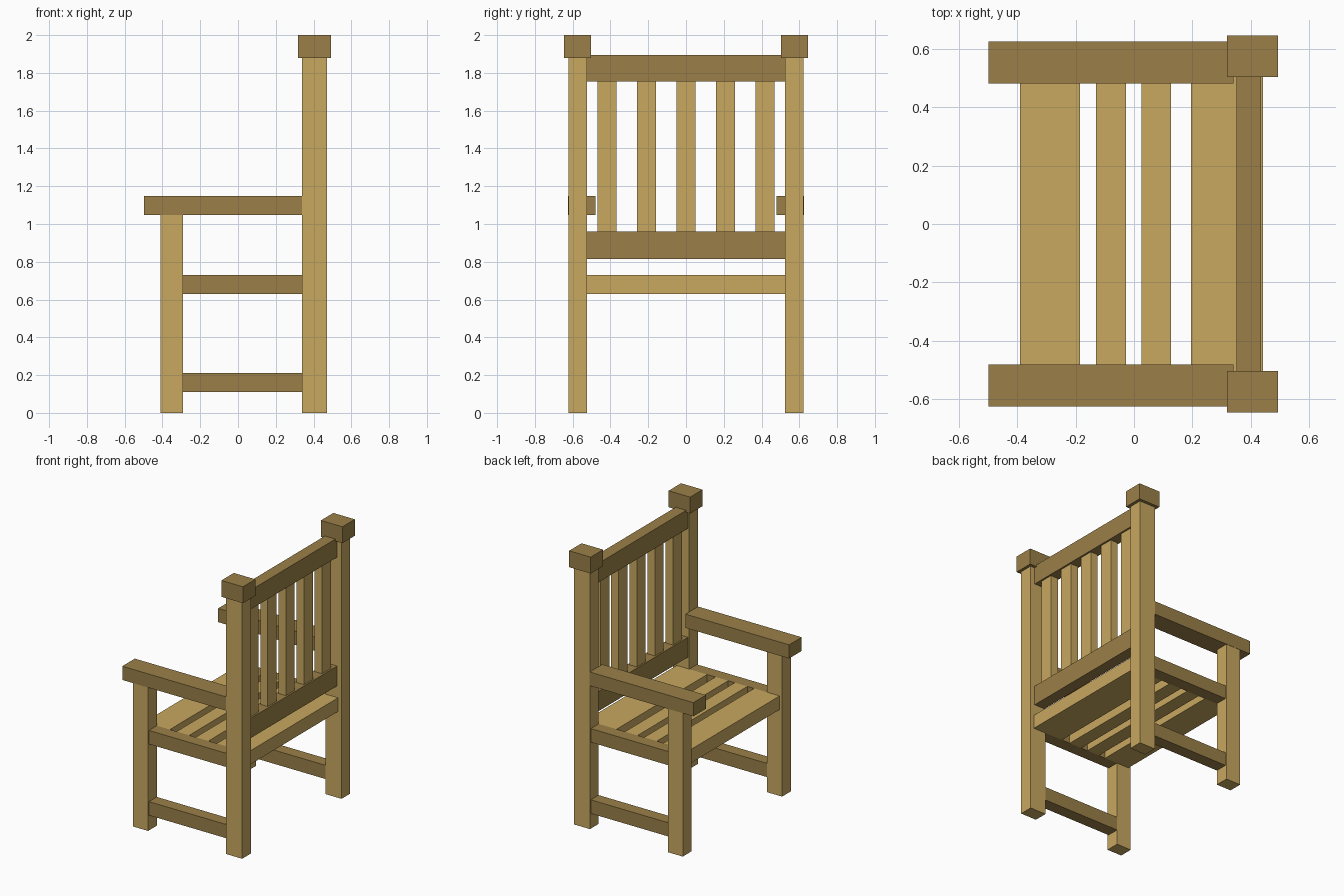
import bpy
import bmesh
from mathutils import Vector

if "Cube" in bpy.data.objects:
    bpy.data.objects.remove(bpy.data.objects["Cube"])


def material(name, rgb):
    m = bpy.data.materials.new(name)
    m.diffuse_color = (*rgb, 1.0)
    m.use_nodes = True
    m.node_tree.nodes["Principled BSDF"].inputs["Base Color"].default_value = m.diffuse_color
    return m


LIGHT = material("light wood", (0.578, 0.392, 0.117))
DARK = material("dark wood", (0.328, 0.216, 0.065))


def box(name, x, y, z, mat):
    """Box from (min, max) ranges on each axis."""
    bm = bmesh.new()
    bmesh.ops.create_cube(bm, size=1.0)
    size = Vector((x[1] - x[0], y[1] - y[0], z[1] - z[0]))
    bmesh.ops.scale(bm, vec=size, verts=bm.verts)
    mesh = bpy.data.meshes.new(name)
    bm.to_mesh(mesh)
    bm.free()
    mesh.materials.append(mat)
    ob = bpy.data.objects.new(name, mesh)
    ob.location = (sum(x) / 2, sum(y) / 2, sum(z) / 2)
    bpy.context.collection.objects.link(ob)
    return ob


def pair(name, x, y, z, mat):
    """The same box on both sides of the chair."""
    box(name + "_left", x, y, z, mat)
    box(name + "_right", x, (-y[1], -y[0]), z, mat)


INNER = (-0.523, 0.523)   # span between the posts
SEAT_Z = (0.63, 0.73)

# Posts, caps and legs
pair("back_post", (0.34, 0.47), (0.523, 0.623), (0, 1.88), LIGHT)
pair("post_cap", (0.318, 0.492), (0.502, 0.645), (1.88, 2.0), DARK)
pair("front_leg", (-0.41, -0.29), (0.523, 0.623), (0, 1.048), LIGHT)

# Armrests and side rails
pair("armrest", (-0.497, 0.34), (0.48, 0.625), (1.048, 1.148), DARK)
pair("seat_rail", (-0.29, 0.34), (0.523, 0.613), SEAT_Z, DARK)
pair("stretcher", (-0.29, 0.34), (0.523, 0.613), (0.11, 0.21), DARK)

# Seat boards, front to back
for i, x in enumerate([(-0.39, -0.185), (-0.13, -0.028), (0.025, 0.127), (0.195, 0.442)]):
    box(f"seat_board_{i + 1}", x, INNER, SEAT_Z, LIGHT)

# Backrest rails and upright slats
box("backrest_lower_rail", (0.35, 0.435), INNER, (0.815, 0.96), DARK)
box("backrest_top_rail", (0.35, 0.435), INNER, (1.755, 1.895), DARK)
for i in range(5):
    y = (i - 2) * 0.209
    box(f"backrest_slat_{i + 1}", (0.362, 0.422), (y - 0.051, y + 0.051), (0.96, 1.755), LIGHT)
